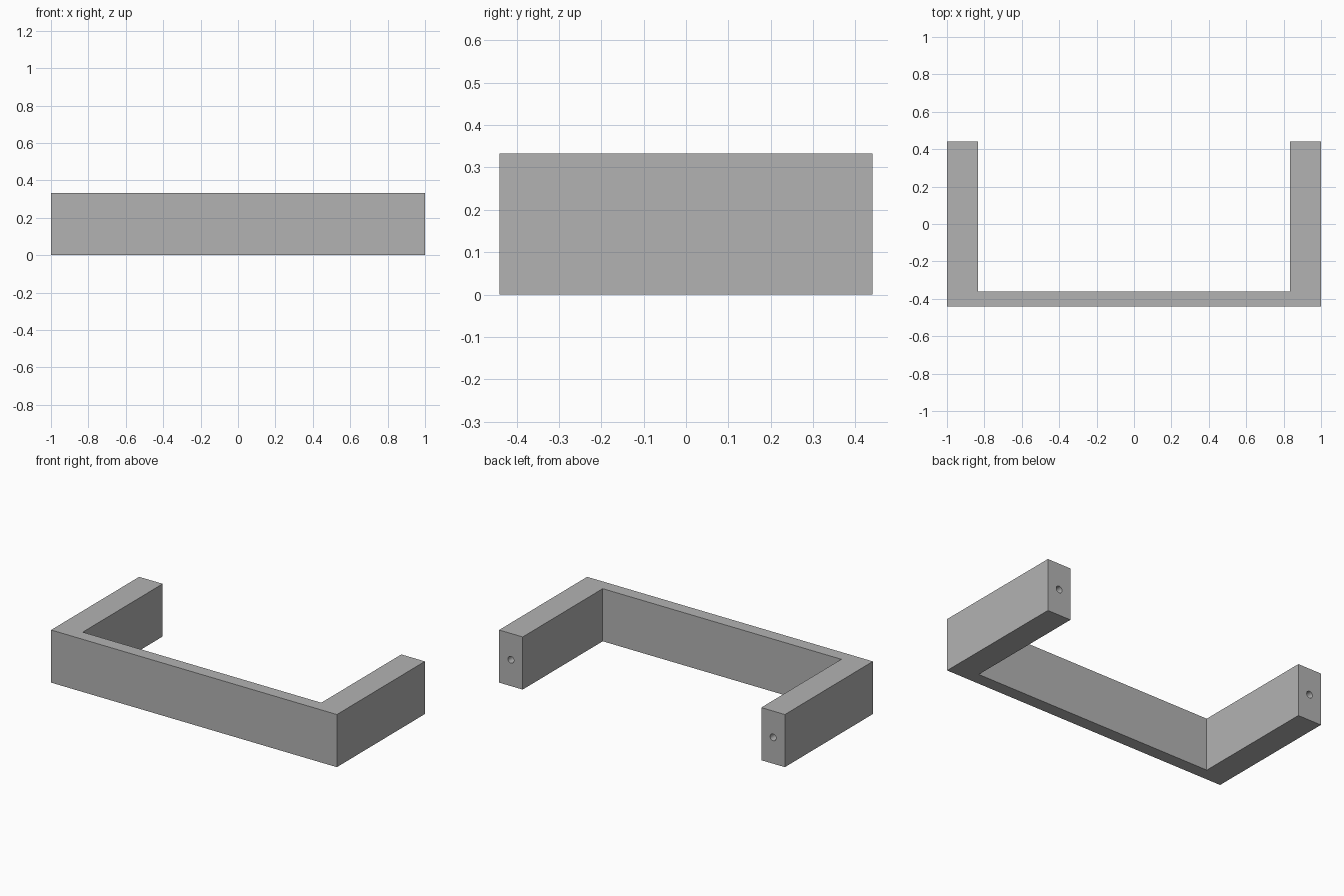
import bpy
import bmesh
from mathutils import Vector

default = bpy.data.objects.get("Cube")
if default:
    bpy.data.objects.remove(default, do_unlink=True)

HALF_W, HALF_D, HEIGHT = 1.0, 0.44, 0.333
LEG, BAR = 0.165, 0.08            # leg width, front bar thickness
HOLE_R, HOLE_DEPTH = 0.021, 0.3

metal = bpy.data.materials.new("satin_grey")
metal.use_nodes = True
grey = (0.45, 0.45, 0.45, 1)
metal.diffuse_color = grey
metal.node_tree.nodes["Principled BSDF"].inputs["Base Color"].default_value = grey

# U-shaped handle: extruded plan profile
inner_x, inner_y = HALF_W - LEG, -HALF_D + BAR
half = [(HALF_W, -HALF_D), (HALF_W, HALF_D), (inner_x, HALF_D), (inner_x, inner_y)]
outline = half + [(-x, y) for x, y in reversed(half)]
bm = bmesh.new()
base = bm.faces.new([bm.verts.new((x, y, 0)) for x, y in outline])
top = bmesh.ops.extrude_face_region(bm, geom=[base])["geom"]
bmesh.ops.translate(bm, vec=Vector((0, 0, HEIGHT)),
                    verts=[v for v in top if isinstance(v, bmesh.types.BMVert)])
bmesh.ops.recalc_face_normals(bm, faces=bm.faces)
mesh = bpy.data.meshes.new("pull_handle")
bm.to_mesh(mesh)
bm.free()
mesh.materials.append(metal)
handle = bpy.data.objects.new("pull_handle", mesh)
bpy.context.collection.objects.link(handle)
bpy.context.view_layer.objects.active = handle

# Blind screw hole in the back end of each leg
for side in (-1, 1):
    bpy.ops.mesh.primitive_cylinder_add(
        vertices=32, radius=HOLE_R, depth=HOLE_DEPTH * 2,
        location=(side * (HALF_W - LEG / 2), HALF_D, HEIGHT / 2),
        rotation=(1.5708, 0, 0))
    cutter = bpy.context.object
    cutter.name = "screw_hole_cutter"
    cutter.hide_render = True
    cutter.data.materials.append(metal)
    cut = handle.modifiers.new("screw_hole", "BOOLEAN")
    cut.operation = "DIFFERENCE"
    cut.solver = "EXACT"
    cut.object = cutter
    bpy.context.view_layer.objects.active = handle
    bpy.ops.object.modifier_apply(modifier=cut.name)
    bpy.data.objects.remove(cutter, do_unlink=True)

# Smooth hole walls, crisp edges elsewhere
handle.select_set(True)
bpy.ops.object.shade_smooth_by_angle(angle=0.5)
